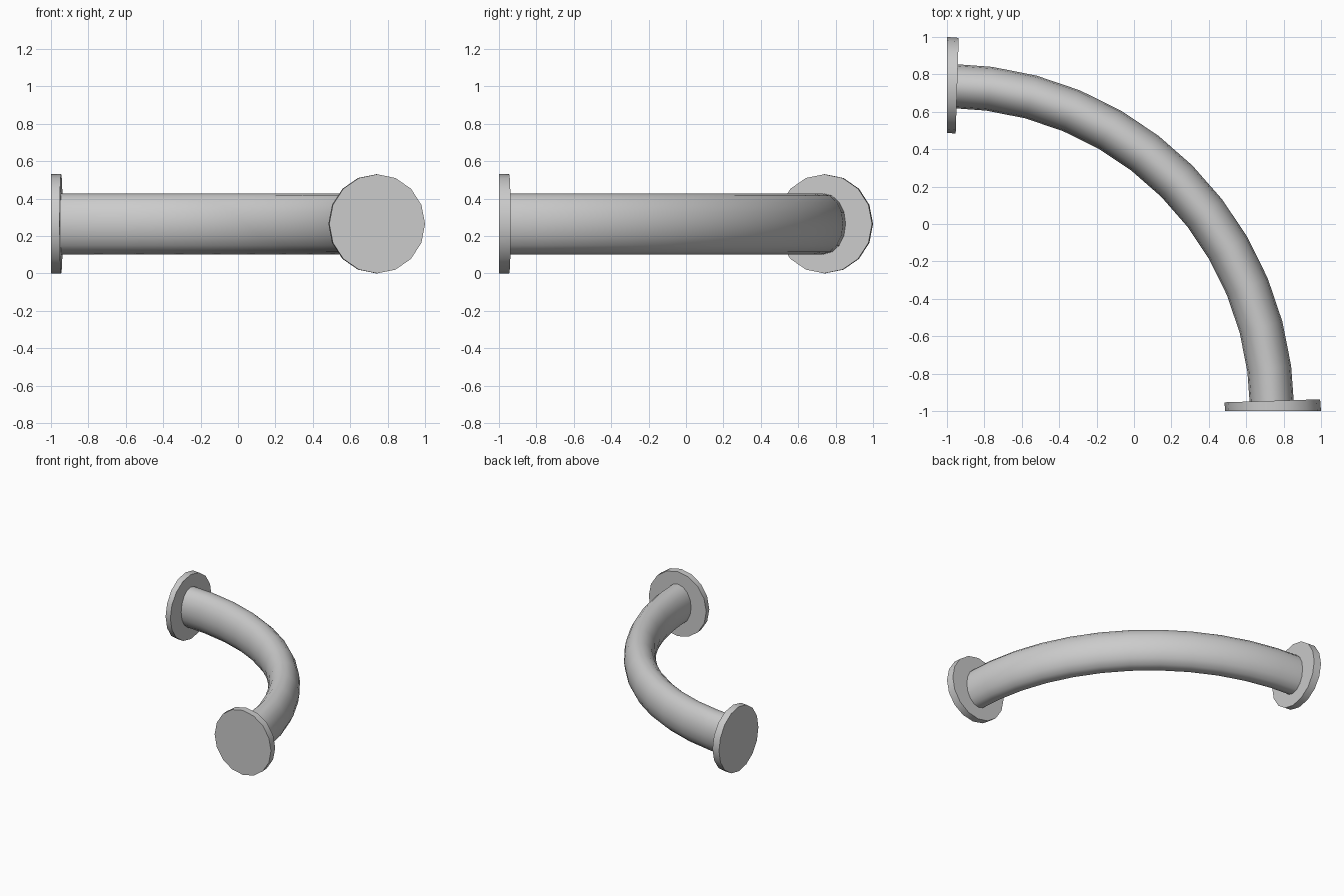
import bpy, bmesh
from math import sin, cos, pi, radians

if "Cube" in bpy.data.objects:
    bpy.data.objects.remove(bpy.data.objects["Cube"])

SIDES = 16
MID_Z = 0.265
BEND = (-1.0, -1.0)   # centre of the quarter bend


def sweep(name, stations):
    """Skin oval rings; each station is (angle in degrees, bend radius, half width, half height)."""
    bm = bmesh.new()
    rings = []
    for angle, radius, half_w, half_h in stations:
        a = radians(angle)
        ring = []
        for i in range(SIDES):
            t = 2 * pi * i / SIDES
            r = radius + half_w * cos(t)
            ring.append(bm.verts.new((BEND[0] + r * cos(a), BEND[1] + r * sin(a),
                                      MID_Z + half_h * sin(t))))
        rings.append(ring)
    for lower, upper in zip(rings, rings[1:]):
        for i in range(SIDES):
            j = (i + 1) % SIDES
            bm.faces.new((lower[i], lower[j], upper[j], upper[i]))
    bm.faces.new(rings[0])
    bm.faces.new(rings[-1])
    bmesh.ops.recalc_face_normals(bm, faces=bm.faces)
    mesh = bpy.data.meshes.new(name)
    bm.to_mesh(mesh)
    bm.free()
    obj = bpy.data.objects.new(name, mesh)
    bpy.context.collection.objects.link(obj)
    bpy.ops.object.select_all(action='DESELECT')
    obj.select_set(True)
    bpy.context.view_layer.objects.active = obj
    bpy.ops.object.shade_smooth_by_angle(angle=radians(35))
    return obj


# Bent oval pipe, twelve steps through a right angle, ends sunk in the flanges
pipe_angles = [0.9] + [7.5 * i for i in range(1, 12)] + [89.1]
sweep("bent_pipe", [(a, 1.738, 0.118, 0.163) for a in pipe_angles])

# Thin wedge-shaped flange at each end
outer, inner = (0.0, 1.744, 0.256, 0.265), (1.8, 1.740, 0.256, 0.265)
sweep("front_flange", [outer, inner])
sweep("left_flange", [(90 - s[0],) + s[1:] for s in (inner, outer)])
